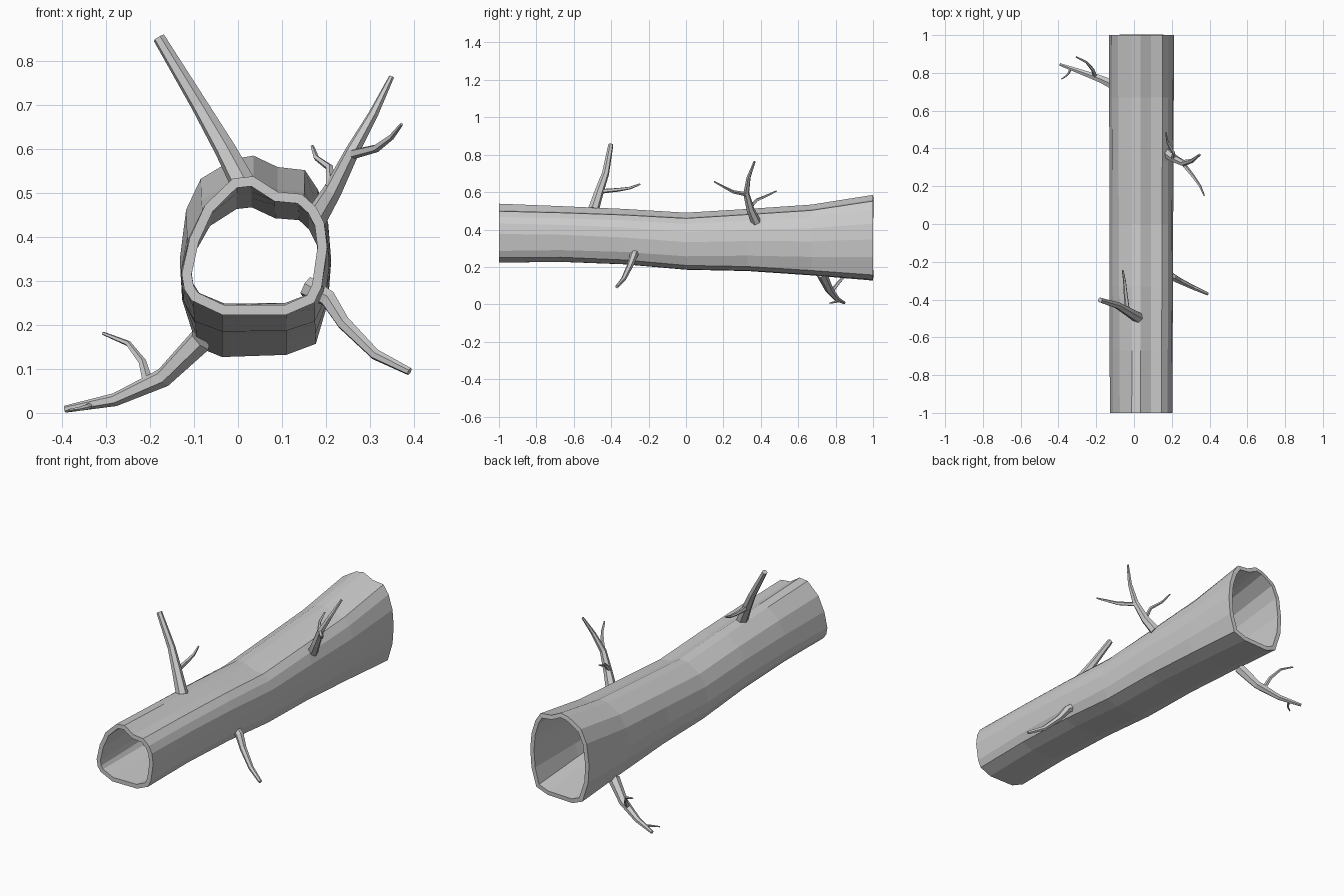
import bpy, bmesh, math
from mathutils import Vector


def make_object(name, bm):
    mesh = bpy.data.meshes.new(name)
    bm.to_mesh(mesh)
    bm.free()
    ob = bpy.data.objects.new(name, mesh)
    bpy.context.collection.objects.link(ob)
    return ob


# Hollow log: end profiles (x, z), blended along y
FRONT = [(.11, .223), (.173, .25), (.19, .285), (.203, .375), (.196, .43), (.178, .465),
         (.145, .495), (.09, .5), (.035, .535), (-.012, .53), (-.075, .47), (-.11, .395),
         (-.128, .315), (-.122, .28), (-.105, .255), (-.036, .223)]
BACK = [(.11, .13), (.177, .155), (.205, .25), (.212, .345), (.205, .43), (.182, .505),
        (.152, .55), (.09, .557), (.035, .583), (-.01, .575), (-.085, .53), (-.118, .46),
        (-.132, .35), (-.127, .255), (-.093, .148), (-.036, .125)]
# Stations: y, bottom z, top z
STATIONS = [(-1, .223, .538), (-.67, .227, .525), (-.33, .214, .51), (0, .185, .49),
            (.33, .178, .51), (.67, .155, .533), (1, .127, .585)]


def build_log():
    bm = bmesh.new()
    rings = []
    for y, low, high in STATIONS:
        w = (y + 1) / 2
        ring = []
        for (xa, za), (xb, zb) in zip(FRONT, BACK):
            t = (1 - w) * (za - .223) / .312 + w * (zb - .125) / .458
            ring.append(bm.verts.new((xa + (xb - xa) * w, y, low + (high - low) * t)))
        rings.append(ring)
    n = len(FRONT)
    for a, b in zip(rings, rings[1:]):
        for j in range(n):
            k = (j + 1) % n
            bm.faces.new((a[j], b[j], b[k], a[k]))
    ob = make_object("hollow_log", bm)
    wall = ob.modifiers.new("wall", 'SOLIDIFY')
    wall.thickness = .022
    wall.offset = -1
    wall.use_even_offset = True


# Tapered faceted limb following a path
def limb(name, path, r0, r1, sides=6):
    pts = [Vector(p) for p in path]
    bm = bmesh.new()
    rings = []
    last = len(pts) - 1
    side = None
    for i, p in enumerate(pts):
        d = (pts[min(i + 1, last)] - pts[max(i - 1, 0)]).normalized()
        if side is None:
            side = d.orthogonal()
        side = (side - d * side.dot(d)).normalized()
        up = d.cross(side)
        r = r0 + (r1 - r0) * i / last
        rings.append([bm.verts.new(p + r * (math.cos(a) * side + math.sin(a) * up))
                      for a in (2 * math.pi * j / sides for j in range(sides))])
    for a, b in zip(rings, rings[1:]):
        for j in range(sides):
            k = (j + 1) % sides
            bm.faces.new((a[j], a[k], b[k], b[j]))
    bm.faces.new(rings[0][::-1])
    bm.faces.new(rings[-1])
    make_object(name, bm)


build_log()

# Top branch and its twig
limb("top_branch", [(.02, -.495, .505), (-.03, -.465, .6), (-.088, -.43, .7), (-.18, -.402, .853)],
     .03, .014)
limb("top_twig", [(-.035, -.45, .605), (-.045, -.36, .613), (-.05, -.3, .622), (-.06, -.245, .643)],
     .013, .005, 5)

# Right upper branch with two twigs
limb("right_upper_branch", [(.175, .375, .44), (.215, .345, .505), (.26, .322, .595),
                            (.308, .335, .68), (.349, .367, .764)], .027, .006)
limb("right_twig_front", [(.255, .325, .587), (.315, .25, .602), (.35, .2, .628), (.372, .15, .656)],
     .012, .004, 5)
limb("right_twig_back", [(.21, .34, .515), (.208, .38, .558), (.178, .43, .58), (.169, .485, .606)],
     .011, .004, 5)

# Right lower branch
limb("right_lower_branch", [(.155, -.265, .288), (.205, -.28, .26), (.24, -.3, .205),
                            (.312, -.335, .133), (.39, -.37, .094)], .025, .009)

# Left branch with two twigs
limb("left_branch", [(-.085, .725, .165), (-.17, .765, .08), (-.28, .805, .03), (-.393, .845, .0085)],
     .029, .008)
limb("left_twig_upper", [(-.205, .78, .07), (-.217, .815, .115), (-.25, .855, .158), (-.307, .885, .181)],
     .012, .004, 5)
limb("left_twig_low", [(-.335, .825, .018), (-.345, .8, .013), (-.362, .782, .009), (-.385, .767, .006)],
     .008, .003, 5)
